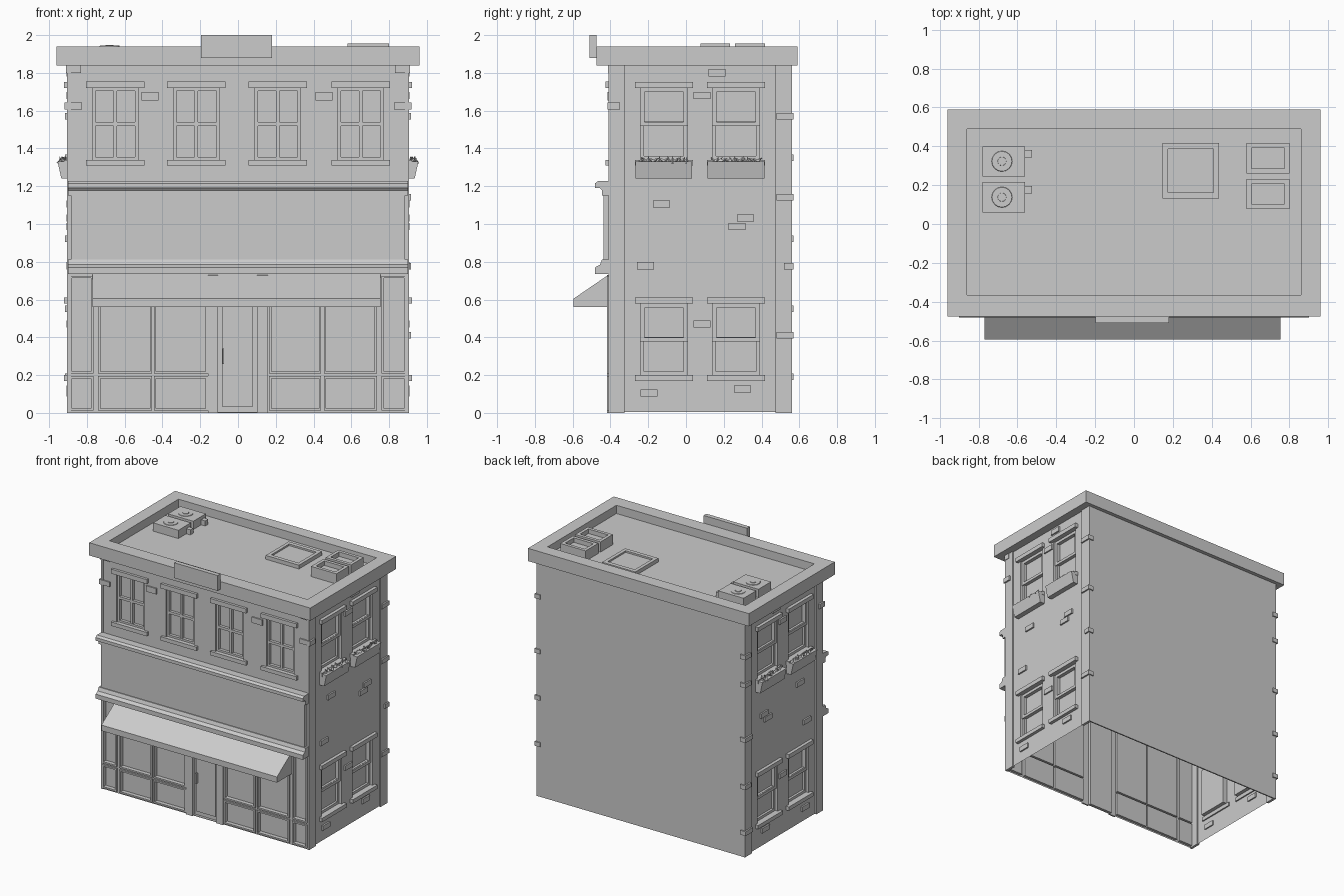
import bpy, bmesh, math, random
from mathutils import Matrix, Vector

if "Cube" in bpy.data.objects:
    bpy.data.objects.remove(bpy.data.objects["Cube"])

random.seed(4)
FY, SX = -0.405, 0.895


# Facade frames: (along, outward, up) -> world
def front(u, d, z):
    return (u, FY - d, z)


def side(s):
    return lambda u, d, z: (s * (SX + d), u, z)


def world(x, y, z):
    return (x, y, z)


def finish(name, bm, recalc=True):
    if recalc:
        bmesh.ops.recalc_face_normals(bm, faces=bm.faces[:])
    me = bpy.data.meshes.new(name)
    bm.to_mesh(me)
    bm.free()
    ob = bpy.data.objects.new(name, me)
    bpy.context.collection.objects.link(ob)
    return ob


def boxes(name, items, m=world):
    """Each item: u0, u1, d0, d1, z0, z1."""
    bm = bmesh.new()
    for u0, u1, d0, d1, z0, z1 in items:
        v = [bm.verts.new(m(u, d, z)) for z in (z0, z1)
             for u, d in ((u0, d0), (u1, d0), (u1, d1), (u0, d1))]
        for f in ((0, 1, 2, 3), (4, 5, 6, 7), (0, 1, 5, 4), (1, 2, 6, 5), (2, 3, 7, 6), (3, 0, 4, 7)):
            bm.faces.new([v[i] for i in f])
    return finish(name, bm)


def prism(name, profile, u0, u1, m):
    """Extrude a (d, z) profile along u."""
    bm = bmesh.new()
    a, b = [[bm.verts.new(m(u, d, z)) for d, z in profile] for u in (u0, u1)]
    n = len(profile)
    bm.faces.new(a)
    bm.faces.new(b)
    for i in range(n):
        bm.faces.new((a[i], a[(i + 1) % n], b[(i + 1) % n], b[i]))
    return finish(name, bm)


def wall(name, u, z, holes, m, depth):
    """Thin wall with rectangular openings, each with a reveal and a back pane."""
    us = sorted({*u, *[h[i] for h in holes for i in (0, 1)]})
    zs = sorted({*z, *[h[i] for h in holes for i in (2, 3)]})
    bm = bmesh.new()
    quad = lambda pts: bm.faces.new([bm.verts.new(m(*p)) for p in pts])
    for a, b in zip(us, us[1:]):
        for c, e in zip(zs, zs[1:]):
            p, q = (a + b) / 2, (c + e) / 2
            if not any(h[0] < p < h[1] and h[2] < q < h[3] for h in holes):
                quad([(a, 0, c), (b, 0, c), (b, 0, e), (a, 0, e)])
    for a, b, c, e in holes:
        ring = [(a, c), (b, c), (b, e), (a, e)]
        quad([(x, -depth, y) for x, y in ring])
        for i in range(4):
            (x0, y0), (x1, y1) = ring[i], ring[(i + 1) % 4]
            quad([(x0, 0, y0), (x1, 0, y1), (x1, -depth, y1), (x0, -depth, y0)])
    bmesh.ops.remove_doubles(bm, verts=bm.verts[:], dist=1e-5)
    return finish(name, bm)


def frame(a, b, c, e, w, d0, d1):
    return [(a, a + w, d0, d1, c, e), (b - w, b, d0, d1, c, e),
            (a + w, b - w, d0, d1, c, c + w), (a + w, b - w, d0, d1, e - w, e)]


def tray(name, x0, x1, y0, y1, z0, z1, ix0, ix1, iy0, iy1, floor):
    """Box with a sunken top."""
    bm = bmesh.new()
    rings = [[bm.verts.new((x, y, z)) for x, y in ((a, c), (b, c), (b, e), (a, e))]
             for a, b, c, e, z in ((x0, x1, y0, y1, z0), (x0, x1, y0, y1, z1),
                                   (ix0, ix1, iy0, iy1, z1), (ix0, ix1, iy0, iy1, floor))]
    for r, t in zip(rings, rings[1:]):
        for i in range(4):
            bm.faces.new((r[i], r[(i + 1) % 4], t[(i + 1) % 4], t[i]))
    bm.faces.new(rings[0])
    bm.faces.new(rings[3])
    return finish(name, bm)


# Front facade with upper windows, shopfront panes and door opening
upper = [(c - 0.12, c + 0.12, 1.34, 1.72) for c in (-0.65, -0.22, 0.21, 0.65)]
bays = [(-0.89, -0.765), (-0.74, -0.455), (-0.445, -0.16), (0.165, 0.44), (0.455, 0.735), (0.76, 0.89)]
upper_front = wall("upper_front_wall", (-0.9, 0.9), (0.73, 1.85), upper, front, 0.035)
shop_panes = [(a, b, c, e) for a, b in bays for c, e in ((0.012, 0.195), (0.208, 0.725))]
wall("shopfront", (-0.9, 0.9), (0, 0.75), shop_panes + [(-0.105, 0.1, 0.004, 0.725)], front, 0.02)
boxes("shopfront_frames", [x for p in shop_panes for x in frame(*p, 0.012, -0.02, 0.012)], front)
boxes("door_posts", [(-0.16, -0.105, 0, 0.012, 0, 0.73), (0.1, 0.16, 0, 0.012, 0, 0.73)], front)
boxes("door", [(-0.085, 0.08, -0.02, -0.01, 0.035, 0.70)], front)
boxes("door_handle", [(-0.083, -0.073, -0.01, 0.008, 0.26, 0.34)], front)

# Front window sashes, lintels and sills
bars, trims = [], []
for a, b, c, e in upper:
    m = (a + b) / 2
    bars += frame(a, b, c, e, 0.015, -0.035, -0.012)
    bars += [(m - 0.009, m + 0.009, -0.035, -0.014, c, e), (a, b, -0.035, -0.013, 1.52, 1.54)]
    trims += [(m - 0.155, m + 0.155, -0.01, 0.02, 1.72, 1.755), (m - 0.155, m + 0.155, -0.01, 0.02, 1.31, 1.34)]
boxes("front_window_bars", bars, front)
boxes("front_lintels_and_sills", trims, front)
boxes("front_bricks", [(u, u + 0.09, -0.01, 0.01, 1.655, 1.7) for u in (-0.51, 0.41)], front)

# Sign band between two moulded cornices, and the awning
boxes("sign_band", [(-0.885, 0.885, 0, 0.033, 0.81, 1.15)], front)
prism("upper_moulding", [(0, 1.15), (0.04, 1.15), (0.04, 1.178), (0.05, 1.19), (0.077, 1.19),
                         (0.077, 1.215), (0.06, 1.228), (0, 1.228)], -0.9, 0.9, front)
prism("lower_moulding", [(0, 0.735), (0.077, 0.735), (0.077, 0.77), (0.05, 0.785),
                         (0.04, 0.812), (0, 0.812)], -0.9, 0.9, front)
prism("awning", [(0, 0.735), (0.19, 0.605), (0.19, 0.56), (0, 0.56)], -0.77, 0.755, front)

# Side facades, mirrored
centres = (-0.117, 0.265)
side_bricks = [(0.12, 1.80), (0.04, 1.68), (-0.175, 1.105), (0.27, 1.03), (0.225, 0.985),
               (-0.26, 0.778), (0.04, 0.47), (0.255, 0.125), (-0.24, 0.105)]
for s, tag in ((-1, "left"), (1, "right")):
    sd = side(s)
    holes = [(c - 0.125, c + 0.125, z0, z1) for c in centres for z0, z1 in ((0.2, 0.578), (1.34, 1.72))]
    wall(tag + "_wall", (FY, 0.56), (0.005, 1.85), holes, sd, 0.04)
    bars, trims = [], []
    for a, b, c, e in holes:
        mid = (c + e) / 2
        bars += frame(a, b, mid - 0.012, e, 0.022, -0.04, -0.012)
        bars += frame(a, b, c, mid + 0.012, 0.02, -0.04, -0.022)
        trims += [(a - 0.028, b + 0.028, -0.01, 0.025, e, e + 0.033),
                  (a - 0.028, b + 0.028, -0.01, 0.025, c - 0.03, c)]
    boxes(tag + "_window_sashes", bars, sd)
    boxes(tag + "_lintels_and_sills", trims, sd)
    boxes(tag + "_corner_pilasters", [(-0.41, -0.325, -0.01, 0.01, 0, 1.84),
                                      (0.475, 0.562, -0.01, 0.01, 0, 1.84)], sd)
    boxes(tag + "_bricks", [(u, u + 0.09, -0.01, 0.012, z - 0.018, z + 0.02) for u, z in side_bricks], sd)
    # Flower boxes with leaves
    for i, c in enumerate(centres):
        prism(f"{tag}_flower_box_{i}", [(0, 1.24), (0.04, 1.24), (0.06, 1.33), (0, 1.33)], c - 0.15, c + 0.15, sd)
        bm = bmesh.new()
        for k in range(14):
            tilt = Matrix.Rotation(random.uniform(-1.1, 1.1), 4, 'X') @ Matrix.Rotation(random.uniform(-.4, .4), 4, 'Y')
            pos = Vector(sd(c - 0.12 + 0.24 * k / 13, random.uniform(0.02, 0.045), 1.338))
            bmesh.ops.create_cone(bm, cap_ends=True, segments=4, radius1=0.016, radius2=0, depth=0.042,
                                  matrix=Matrix.Translation(pos) @ tilt)
        finish(f"{tag}_leaves_{i}", bm)
    # Corner stones wrapping the front and back corners
    blocks = []
    for x, y0, y1, z0, z1 in ((0.825, -0.415, -0.35, 1.605, 1.642), (0.83, -0.413, -0.365, 1.80, 1.84)):
        top = 0.918 if z0 < 1.7 else 0.91
        blocks.append((s * x, s * top, y0, y1, z0, z1))
    for z, y0 in (((1.57, 0.48), (1.14, 0.48), (0.775, 0.52), (0.41, 0.48)) if s > 0 else
                  ((1.57, 0.5), (1.35, 0.5), (0.92, 0.48), (0.55, 0.5), (0.19, 0.48))):
        blocks.append((s * 0.87, s * 0.917, y0, 0.57, z - 0.016, z + 0.018))
    boxes(tag + "_corner_stones", blocks)

# Plain back wall
boxes("back_wall", [(-0.9, 0.9, 0.55, 0.56, 0, 1.85)])

# Roof slab with parapet, roof sign
tray("roof", -0.96, 0.96, -0.475, 0.59, 1.84, 1.94, -0.86, 0.86, -0.365, 0.49, 1.875)
boxes("roof_sign_board", [(-0.197, 0.18, -0.51, -0.475, 1.88, 2.0)])

# Rooftop equipment
for i, y in enumerate((0.06, 0.245)):
    boxes(f"air_unit_{i}", [(-0.78, -0.56, y, y + 0.155, 1.87, 1.94)])
    boxes(f"air_unit_pipe_{i}", [(-0.56, -0.525, y + 0.098, y + 0.135, 1.87, 1.915)])
    for r, h, part in ((0.057, 1.944, "ring"), (0.024, 1.948, "hub")):
        bm = bmesh.new()
        bmesh.ops.create_cone(bm, cap_ends=True, segments=16, radius1=r, radius2=r * 0.9, depth=0.012,
                              matrix=Matrix.Translation((-0.68, y + 0.078, h - 0.006)))
        finish(f"air_unit_fan_{part}_{i}", bm)
tray("skylight", 0.148, 0.437, 0.132, 0.417, 1.87, 1.905, 0.175, 0.41, 0.163, 0.385, 1.892)
for i, (y0, y1) in enumerate(((0.078, 0.232), (0.26, 0.417))):
    tray(f"planter_{i}", 0.58, 0.8, y0, y1, 1.87, 1.955, 0.605, 0.775, y0 + 0.025, y1 - 0.025, 1.92)
